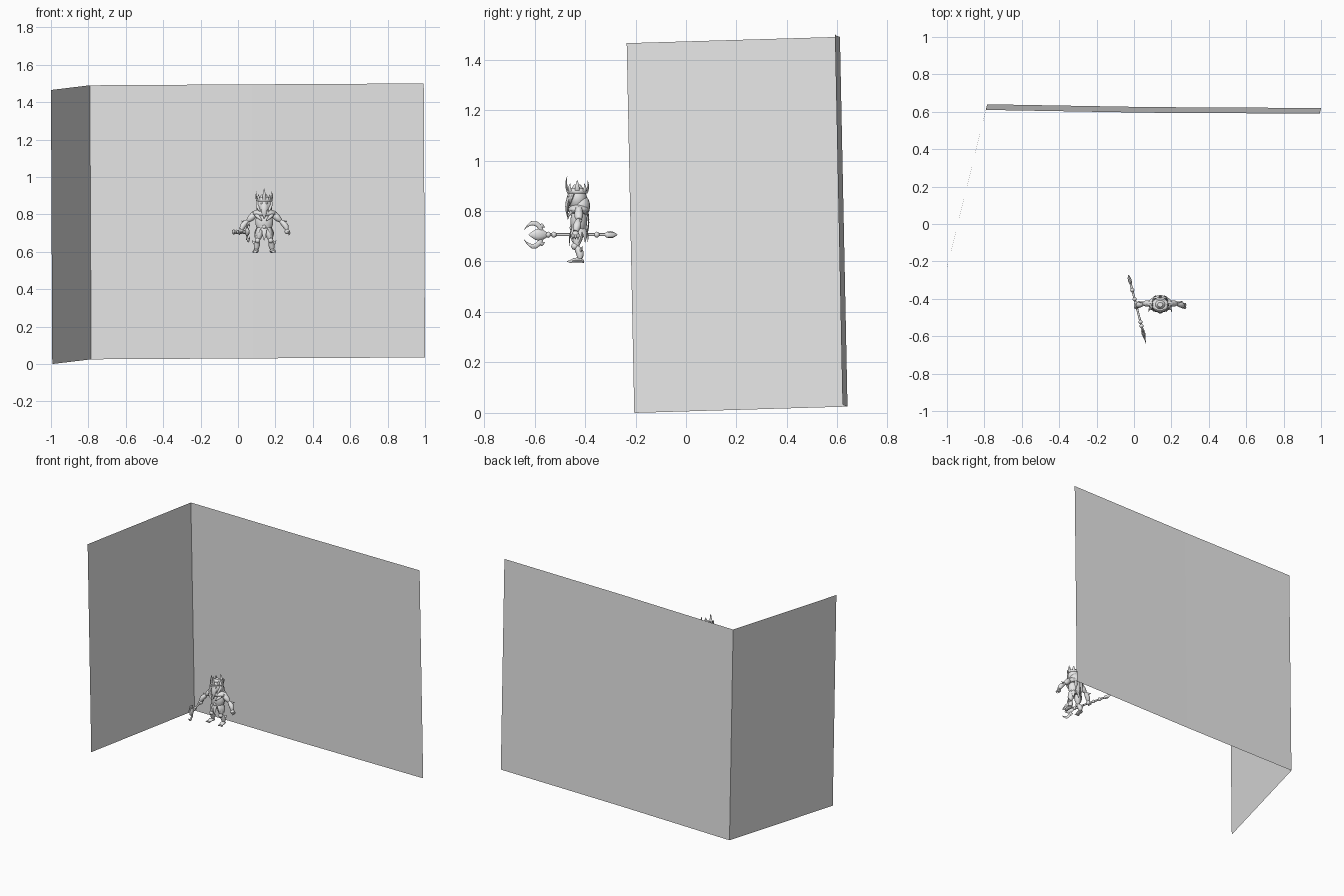
import bpy, bmesh, math
from mathutils import Vector

cube = bpy.data.objects.get("Cube")
if cube:
    bpy.data.objects.remove(cube)

# One plain colour for everything
tone = (0.8, 0.8, 0.8, 1)
grey = bpy.data.materials.new("plain grey")
grey.use_nodes = True
grey.diffuse_color = tone
grey.node_tree.nodes["Principled BSDF"].inputs["Base Color"].default_value = tone

RIGHT, FRONT, UP = Vector((1, 0, 0)), Vector((0, -1, 0)), Vector((0, 0, 1))
NOWHERE = Vector()
standing_point = Vector((0.14, -0.425, 0))

# Shared thicknesses, from needle tip to thigh
tip, fine, slim, medium, stout, broad = 0.001, 0.006, 0.01, 0.014, 0.02, 0.035


def finish(name, bm, smooth=True):
    bmesh.ops.recalc_face_normals(bm, faces=bm.faces)
    mesh = bpy.data.meshes.new(name)
    bm.to_mesh(mesh)
    bm.free()
    mesh.materials.append(grey)
    part = bpy.data.objects.new(name, mesh)
    bpy.context.collection.objects.link(part)
    if smooth:
        bpy.ops.object.select_all(action='DESELECT')
        part.select_set(True)
        bpy.context.view_layer.objects.active = part
        bpy.ops.object.shade_smooth_by_angle(angle=math.radians(40))


def limb(name, start, end, first, last, bulge=0, bend=NOWHERE, flat=1, facing=FRONT, sides=10):
    """Tapered tube that may swell and bow at its middle, squashed along facing."""
    bm = bmesh.new()
    rings, steps = [], 6
    direction = (end - start).normalized()
    across = (facing - direction * facing.dot(direction)).normalized()
    sideways = across.cross(direction)
    for step in range(steps + 1):
        along = step / steps
        swell = math.sin(math.pi * along)
        centre = start.lerp(end, along) + bend * swell
        radius = first + (last - first) * along + bulge * swell
        ring = []
        for corner in range(sides):
            angle = math.tau * corner / sides
            offset = sideways * math.cos(angle) + across * flat * math.sin(angle)
            ring.append(bm.verts.new(centre + offset * radius))
        rings.append(ring)
    for lower, upper in zip(rings, rings[1:]):
        for corner in range(sides):
            bm.faces.new((lower[corner - 1], lower[corner], upper[corner], upper[corner - 1]))
    bm.faces.new(rings[0])
    bm.faces.new(rings[-1])
    finish(name, bm)


def spike(name, start, end, thick, bend=NOWHERE, flat=0.5, facing=FRONT):
    limb(name, start, end, thick, tip, thick / 4, bend, flat, facing, sides=8)


def ball(name, centre, width, depth, height):
    bm = bmesh.new()
    bmesh.ops.create_uvsphere(bm, u_segments=16, v_segments=10, radius=1)
    bmesh.ops.scale(bm, vec=(width, depth, height), verts=bm.verts)
    bmesh.ops.translate(bm, vec=centre, verts=bm.verts)
    finish(name, bm)


def at(height, aside=0, forward=0):
    return standing_point + UP * height + RIGHT * aside + FRONT * forward


def around(count, turn=0):
    """Outward directions of a ring, beginning at the front."""
    for index in range(count):
        angle = math.tau * (index + turn) / count
        yield index, RIGHT * math.sin(angle) + FRONT * math.cos(angle)


# Backdrop walls, both leaning the same way
front_edge, corner = Vector((-0.993, -0.205, 0)), Vector((-0.785, 0.64, 0.025))
middle, far_edge = Vector((0.08, 0.625, 0.03)), Vector((1, 0.62, 0.035))
rise = Vector((-0.007, -0.03, 1.465))


def wall(name, *floor_line):
    bm = bmesh.new()
    for start, end in zip(floor_line, floor_line[1:]):
        bm.faces.new([bm.verts.new(p) for p in (start, end, end + rise, start + rise)])
    bmesh.ops.remove_doubles(bm, verts=bm.verts, dist=tip)
    finish(name, bm, False)


wall("back_wall", corner, middle, far_edge)
wall("side_wall", front_edge, corner)

# Landmark heights of the figure
sole, ankle, knee, hip = 0.6, 0.61, 0.66, 0.715
belt, chest, shoulder, chin, eyes, brow = 0.733, 0.765, 0.8, 0.82, 0.86, 0.87

# Torso, belt, hood and head
limb("torso", at(hip), at(chin), broad, stout, stout, flat=0.7, sides=20)
limb("belt", at(belt - slim), at(belt + slim), broad, broad, fine, flat=0.75, sides=20)
limb("collar", at(shoulder - slim), at(chin + fine), 0.05, broad, stout, flat=0.68, sides=20)
ball("back_hump", at(chin, forward=-slim), 0.043, broad, 0.046)
limb("head", at(shoulder, forward=fine), at(0.905, forward=fine), stout, medium,
     0.027, flat=0.88, sides=20)
spike("face_point", at(eyes, forward=broad), at(chest + slim, forward=0.045), stout,
      FRONT * fine)
ball("belt_buckle", at(belt, forward=0.03), slim, fine, slim)

# Crown: a band and a ring of spikes, tallest in front
limb("crown_band", at(brow, forward=fine), at(brow + stout, forward=fine),
     0.042, broad, fine, flat=0.9, sides=20)
for index, outward in around(8):
    height = 0.938 if index == 0 else 0.908 if index % 2 else 0.922
    spike("crown_spike", at(brow, forward=fine) + outward * broad,
          at(height, forward=fine) + outward * 0.04, slim, outward * fine, facing=outward)

# Skirt panels around the hips, longest in front
for index, outward in around(8):
    hang = 0.66 if index == 0 else 0.675
    spread = Vector((outward.x, outward.y * 0.7, 0))
    spike("skirt_panel", at(belt) + spread * broad, at(hang) + spread * 0.05,
          medium, outward * fine, 0.25, outward)

# Cape in three pointed strips
for aside in (-stout, 0, stout):
    spike("cape_strip", at(chin, aside, -0.028), at(0.69 + abs(aside), aside * 1.3, -0.03),
          medium, FRONT * -slim, 0.25)

# Paired details, arms and legs
for side, sign in (("left", 1), ("right", -1)):
    outside = RIGHT * sign

    def on(height, aside, forward=0):
        return at(height, aside * sign, forward)

    # Head and chest armour
    spike(side + "_shoulder_spike", on(shoulder, broad), on(shoulder - slim, 0.082), stout,
          UP * fine, 1)
    spike(side + "_chest_spike", on(shoulder, 0.045, 0.025), on(chest, slim, 0.043), slim,
          FRONT * fine)
    spike(side + "_cheek_guard", on(brow, broad, stout), on(shoulder + slim, stout, 0.042),
          slim, outside * fine)
    ball(side + "_eye", on(eyes, medium, 0.04), fine, fine, fine)

    # Arm
    elbow, palm = on(chest, 0.088), on(0.708, 0.123, 0.013)
    limb(side + "_upper_arm", on(shoulder, 0.05), elbow, medium, slim, fine)
    limb(side + "_forearm", elbow, palm + UP * slim, slim, slim, fine, outside * fine)
    spike(side + "_elbow_fin", elbow, elbow + outside * broad - FRONT * medium, slim,
          UP * -fine)
    ball(side + "_hand", palm, medium, medium, medium)
    for spread in (-slim, 0, slim):
        knuckle = palm + outside * fine + FRONT * spread
        spike(side + "_finger", knuckle, knuckle - UP * stout, fine, outside * fine, 1)

    # Leg
    knee_point, heel = on(knee, broad, slim), on(ankle, 0.043, -fine)
    limb(side + "_thigh", on(hip + slim, stout), knee_point, stout, slim, fine)
    ball(side + "_knee_guard", knee_point + FRONT * fine, medium, medium, medium)
    limb(side + "_shin", knee_point, heel, slim, slim, fine, FRONT * -fine)
    spike(side + "_calf_fin", heel + UP * broad, on(knee, 0.064, -medium), slim,
          UP * -fine)
    limb(side + "_foot", on(sole, 0.041, -stout), on(sole, 0.048, broad), slim, slim,
         fine, UP * fine, 0.6, UP)
    for spread in (-slim, 0, slim):
        toe = on(sole, 0.048, 0.026) + RIGHT * spread
        spike(side + "_toe", toe, toe + FRONT * stout + RIGHT * spread / 3, fine)

# Spear, running from its rear point to a pronged head
rear, front = Vector((-0.03, -0.272, 0.706)), Vector((0.065, -0.642, 0.706))
ahead = (front - rear).normalized()
flank = ahead.cross(UP)
length = (front - rear).length


def staff(share, lift=0):
    return rear + ahead * length * share + UP * lift


limb("staff_shaft", staff(0.1), staff(0.8), fine, fine, facing=flank)
spike("staff_rear_point", staff(0.08), rear, medium, flat=0.7, facing=flank)
spike("staff_rear_socket", staff(0.08), staff(0.15), medium, flat=0.7, facing=flank)
for share in (0.22, broad * 10, 0.68, 0.74):
    limb("staff_ring", staff(share) - ahead * slim, staff(share) + ahead * slim,
         fine, fine, fine, facing=flank)
limb("spear_core", staff(0.74), staff(0.95), fine, tip, stout, flat=0.45, facing=flank)
for sign in (1, -1):
    base = staff(0.83, sign * 0.03)
    limb("prong_root", staff(0.79), base, fine, slim, flat=0.5, facing=flank)
    spike("outer_prong", base, staff(1, sign * stout), slim, UP * sign * stout, facing=flank)
    spike("prong_barb", base, staff(0.93, sign * 0.052), slim, UP * sign * fine, facing=flank)
    spike("rear_barb", base, base - ahead * stout, slim, UP * sign * fine, facing=flank)
